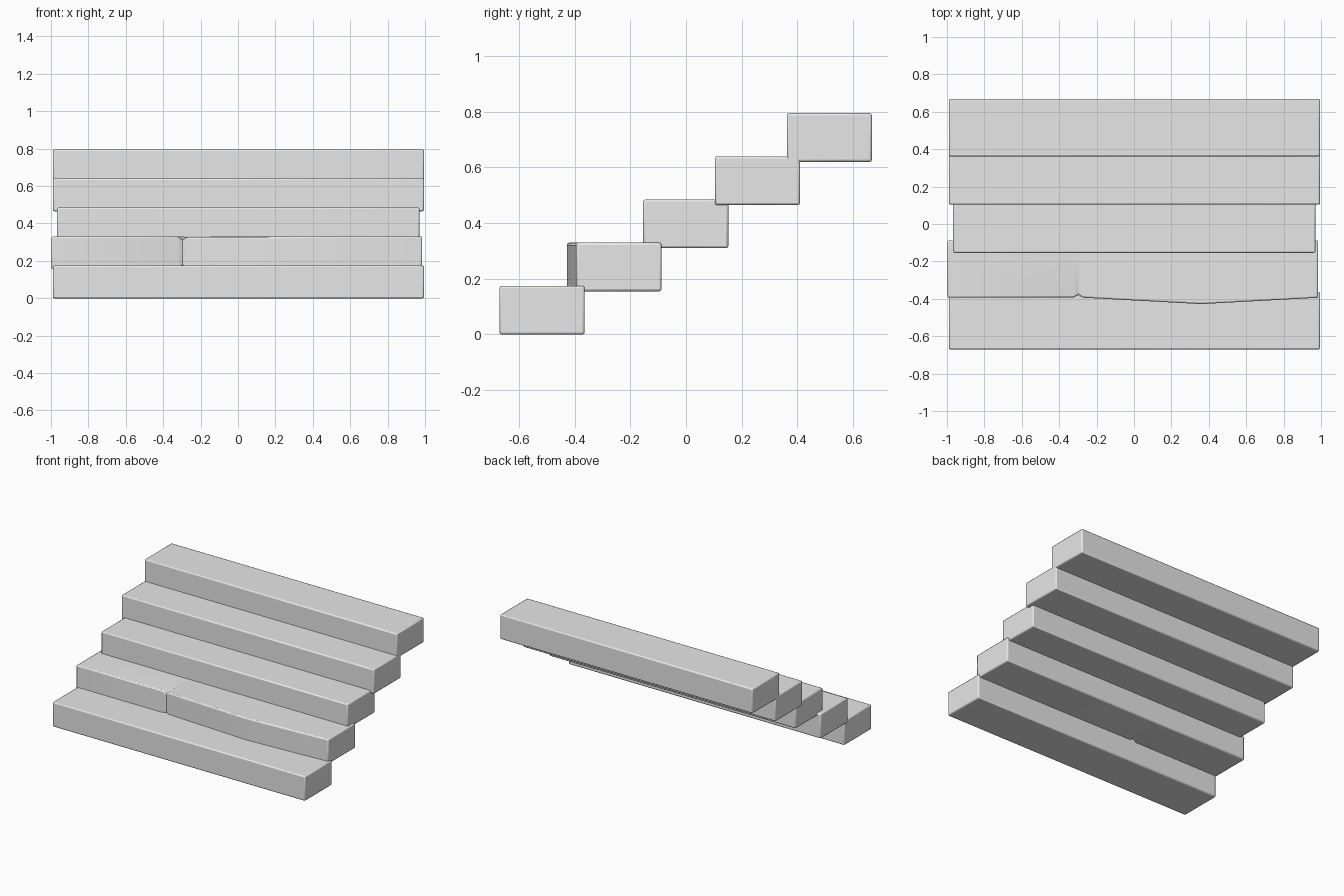
import bpy
import bmesh
import math

old = bpy.data.objects.get("Cube")
if old:
    bpy.data.objects.remove(old, do_unlink=True)

# Single stone colour
stone = bpy.data.materials.new("grey stone")
stone.use_nodes = True
stone.diffuse_color = (0.8, 0.8, 0.8, 1)
stone.node_tree.nodes["Principled BSDF"].inputs["Base Color"].default_value = (0.8, 0.8, 0.8, 1)

HEIGHT = 0.175
DEPTH = 0.306


def slab(name, stations, front, bottom):
    """Block lofted along x; each station is (x, front offset, crack depth)."""
    bm = bmesh.new()
    rings = []
    for x, push, crack in stations:
        y0, y1, y2 = front + push, front + 0.2, front + DEPTH
        low, high = bottom, bottom + HEIGHT
        section = [(y0, low + crack), (y1, low), (y2, low),
                   (y2, high), (y1, high), (y0, high - crack)]
        rings.append([bm.verts.new((x, y, z)) for y, z in section])
    for a, b in zip(rings, rings[1:]):
        for i in range(6):
            j = (i + 1) % 6
            bm.faces.new((a[i], a[j], b[j], b[i]))
    # End caps
    for ring in (rings[0], rings[-1]):
        bm.faces.new((ring[0], ring[1], ring[4], ring[5]))
        bm.faces.new((ring[1], ring[2], ring[3], ring[4]))
    bmesh.ops.recalc_face_normals(bm, faces=bm.faces)
    mesh = bpy.data.meshes.new(name)
    bm.to_mesh(mesh)
    bm.free()
    mesh.materials.append(stone)
    obj = bpy.data.objects.new(name, mesh)
    bpy.context.collection.objects.link(obj)

    # Softly worn edges
    bevel = obj.modifiers.new("worn edges", "BEVEL")
    bevel.width = 0.008
    bevel.segments = 2
    bevel.limit_method = "ANGLE"
    bevel.angle_limit = math.radians(60)
    bpy.ops.object.select_all(action="DESELECT")
    obj.select_set(True)
    bpy.context.view_layer.objects.active = obj
    bpy.ops.object.shade_smooth_by_angle(angle=math.radians(35))


def plain(left, right):
    return [(left, 0, 0), (right, 0, 0)]


# Cracked step: notch in the front edge and a shallow bulge beside it
cracked = [(-0.997, 0, 0), (-0.325, 0, 0), (-0.297, 0.014, 0.02),
           (-0.27, 0, 0.004), (0.36, -0.034, 0), (0.985, 0, 0)]

steps = [("bottom_step", plain(-0.99, 0.995)),
         ("cracked_step", cracked),
         ("middle_step", plain(-0.968, 0.97)),
         ("fourth_step", plain(-0.99, 0.995)),
         ("top_step", plain(-0.99, 0.995))]

for i, (name, stations) in enumerate(steps):
    front = -0.67 + i * 0.258
    if name == "cracked_step":
        front += 0.018
    slab(name, stations, front, i * 0.155)
